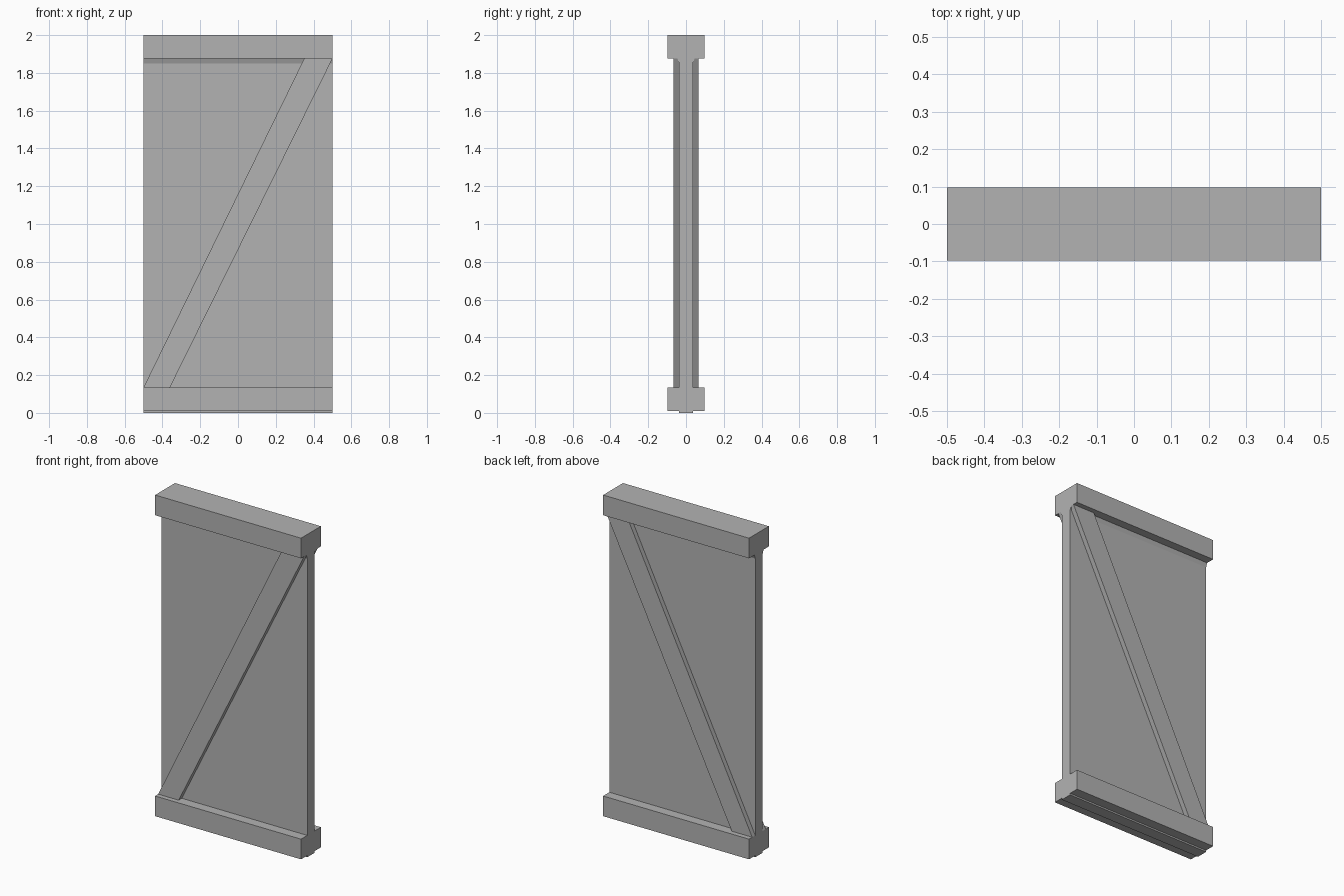
import bpy
import bmesh
from mathutils import Vector

default = bpy.data.objects.get("Cube")
if default:
    bpy.data.objects.remove(default, do_unlink=True)

grey = bpy.data.materials.new("plain_grey")
grey.use_nodes = True
color = (0.45, 0.45, 0.45, 1)
grey.diffuse_color = color
grey.node_tree.nodes["Principled BSDF"].inputs["Base Color"].default_value = color


def extrude(name, points, offset):
    """Make a solid by sweeping a closed outline along a straight offset."""
    bm = bmesh.new()
    face = bm.faces.new([bm.verts.new(p) for p in points])
    swept = bmesh.ops.extrude_face_region(bm, geom=[face])["geom"]
    verts = [v for v in swept if isinstance(v, bmesh.types.BMVert)]
    bmesh.ops.translate(bm, verts=verts, vec=Vector(offset))
    bmesh.ops.recalc_face_normals(bm, faces=bm.faces[:])
    mesh = bpy.data.meshes.new(name)
    bm.to_mesh(mesh)
    bm.free()
    mesh.materials.append(grey)
    obj = bpy.data.objects.new(name, mesh)
    bpy.context.collection.objects.link(obj)
    return obj


# Panel with rails: half of the end profile (y, z), mirrored across y
half = [(0.036, 0), (0.036, 0.01), (0.097, 0.01), (0.097, 0.135),
        (0.036, 0.135), (0.036, 1.85), (0.045, 1.875),
        (0.097, 1.875), (0.097, 2)]
outline = half + [(-y, z) for y, z in reversed(half)]
extrude("panel_with_rails", [(-0.5, y, z) for y, z in outline], (1, 0, 0))

# Diagonal brace standing proud of both panel faces
brace = [(-0.5, 0.135), (-0.36, 0.135), (0.5, 1.875), (0.35, 1.875)]
extrude("diagonal_brace", [(x, -0.067, z) for x, z in brace], (0, 0.133, 0))
